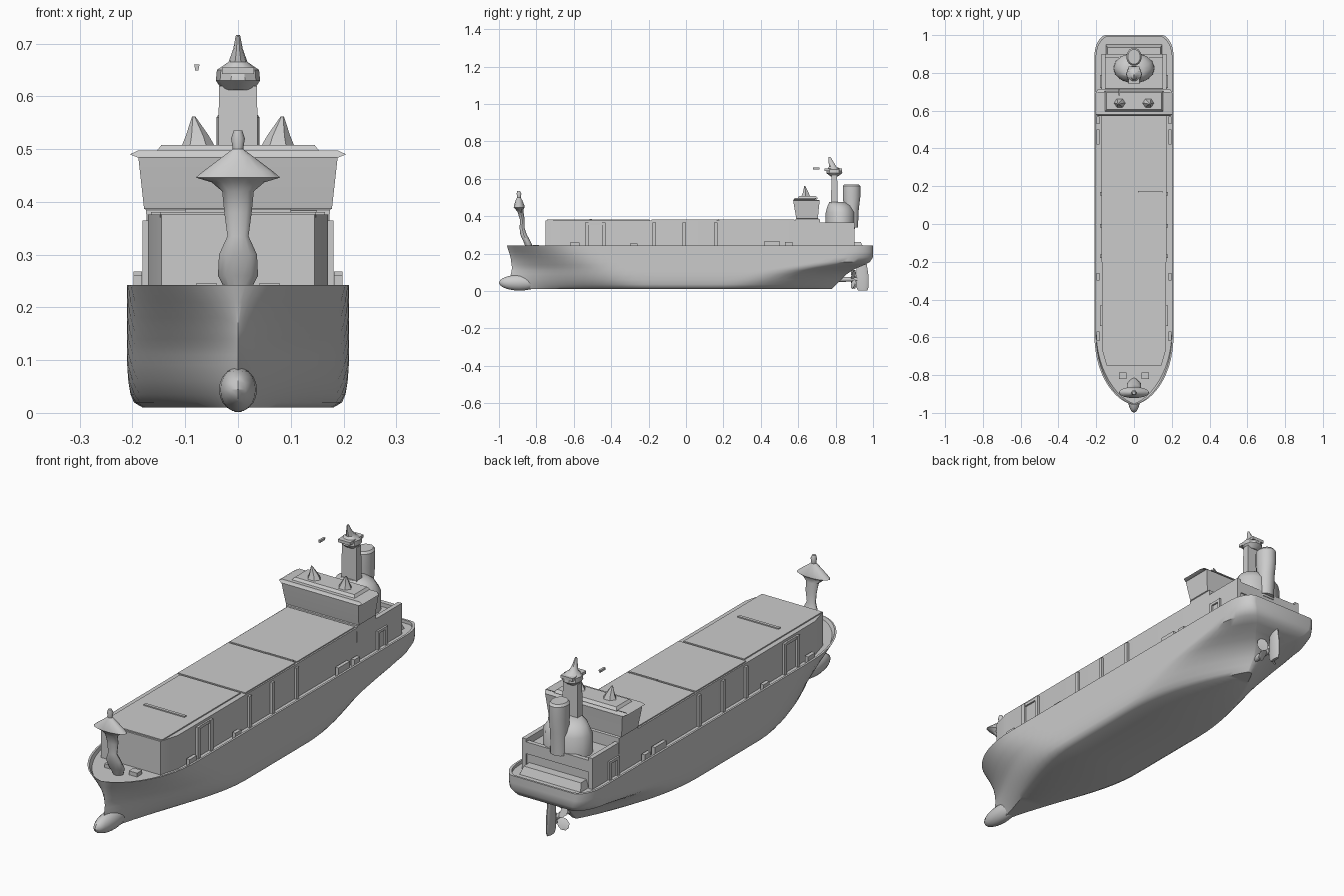
import bpy, bmesh, math

if "Cube" in bpy.data.objects:
    bpy.data.objects.remove(bpy.data.objects["Cube"])


def finish(name, bm, angle=35):
    bmesh.ops.remove_doubles(bm, verts=bm.verts, dist=0.0004)
    bmesh.ops.recalc_face_normals(bm, faces=bm.faces)
    me = bpy.data.meshes.new(name)
    bm.to_mesh(me)
    bm.free()
    me.shade_smooth()
    me.set_sharp_from_angle(angle=math.radians(angle))
    ob = bpy.data.objects.new(name, me)
    bpy.context.collection.objects.link(ob)
    return ob


def loft(name, rings):
    """Skin a stack of equal-length point rings and cap both ends."""
    bm = bmesh.new()
    rows = [[bm.verts.new(p) for p in r] for r in rings]
    n = len(rows[0])
    for a, b in zip(rows, rows[1:]):
        for i in range(n):
            j = (i + 1) % n
            bm.faces.new((a[i], a[j], b[j], b[i]))
    bm.faces.new(rows[0])
    bm.faces.new(rows[-1])
    return finish(name, bm)


def rect(z, hx, y0, y1, cx=0):
    return [(cx - hx, y0, z), (cx + hx, y0, z), (cx + hx, y1, z), (cx - hx, y1, z)]


def oval(z, rx, ry, cy, cx=0, n=14):
    return [(cx + rx * math.cos(2 * math.pi * i / n),
             cy + ry * math.sin(2 * math.pi * i / n), z) for i in range(n)]


def box(name, x0, x1, y0, y1, z0, z1):
    c, h = (x0 + x1) / 2, (x1 - x0) / 2
    return loft(name, [rect(z0, h, y0, y1, c), rect(z1, h, y0, y1, c)])


def interp(v, pts):
    if v <= pts[0][0]:
        return pts[0][1]
    for (a, fa), (b, fb) in zip(pts, pts[1:]):
        if v <= b:
            return fa + (fb - fa) * (v - a) / (b - a)
    return pts[-1][1]


# Hull: waterlines with a flared bow, rounded bilge and rising stern
STEM = [(.01, -.92), (.05, -.945), (.12, -.93), (.18, -.938), (.24, -.957)]
STERN = [(.01, .78), (.05, .82), (.10, .87), (.125, .92), (.15, .98), (.18, 1.0)]
ENTRY = [(.01, .72), (.12, .55), (.24, .38)]
POWER = [(.01, 1.35), (.12, 1.05), (.24, .6)]
RUN = [(.01, .62), (.10, .42), (.15, .2), (.19, .12)]
END = [(.01, .05), (.08, .10), (.12, .35), (.15, .6), (.19, .72)]
BILGE = [(.01, .86), (.02, .94), (.04, .98), (.08, 1.0)]


def half_width(y, z, stem, stern):
    t = min(1, max(0, (y - stem) / interp(z, ENTRY)))
    s = min(1, max(0, (stern - y) / interp(z, RUN)))
    e = interp(z, END)
    fore = math.sin(math.pi / 2 * t ** interp(z, POWER))
    aft = e + (1 - e) * math.sin(math.pi / 2 * s ** (.6 if z > .14 else .9))
    return .21 * fore * aft * interp(z, BILGE)


N = 48
levels = [(z, 0) for z in (.01, .02, .035, .06, .09, .11, .125, .14, .155, .18, .21, .242)]
levels += [(.242, .009), (.228, .009)]
bm = bmesh.new()
sides = []
for z, inset in levels:
    st, en = interp(z, STEM), interp(z, STERN)
    row = []
    for i in range(N + 1):
        u = (1 - math.cos(math.pi * i / N)) / 2
        y = st + (en - st) * u
        w = max(0, half_width(y, z, st, en) - inset)
        y -= inset * max(0, u * 2 - 1)
        row.append((bm.verts.new((w, y, z)), bm.verts.new((-w, y, z))))
    sides.append(row)
for a, b in zip(sides, sides[1:]):
    for k in (0, 1):
        for i in range(N):
            bm.faces.new((a[i][k], a[i + 1][k], b[i + 1][k], b[i][k]))
    bm.faces.new((a[N][0], a[N][1], b[N][1], b[N][0]))
for row in (sides[0], sides[-1]):
    for i in range(N):
        bm.faces.new((row[i][0], row[i + 1][0], row[i + 1][1], row[i][1]))
finish("hull", bm, 40)

# Bulbous bow
bm = bmesh.new()
bmesh.ops.create_uvsphere(bm, u_segments=16, v_segments=10, radius=1)
for v in bm.verts:
    v.co = (v.co.x * .036, v.co.y * .11 - .89, v.co.z * .042 + .044)
finish("bulbous_bow", bm)

# Cargo hold block with lid panels, seams and side ribs
plan = [(-.145, -.75), (.145, -.75), (.17, -.66), (.172, .59), (-.172, .59), (-.17, -.66)]
loft("cargo_block", [[(x, y, .225) for x, y in plan], [(x, y, .376) for x, y in plan]])
for i, (y0, y1) in enumerate([(-.742, -.195), (-.185, .167), (.177, .58)]):
    hx = .148 if i == 0 else .165
    box(f"hatch_lid_{i}", -hx, hx, y0, y1, .37, .381)
box("lid_ridge_front", -.1, .1, -.517, -.503, .378, .386)
box("lid_ridge_mid", .02, .15, .168, .176, .37, .384)
for s in (-1, 1):
    for i, y in enumerate((-.53, -.44, -.17, -.01, .16)):
        x0, x1 = sorted((s * .165, s * .181))
        box(f"side_rib_{i}", x0, x1, y - .009, y + .009, .228, .365)
    x0, x1 = sorted((s * .165, s * .178))
    box("rib_header", x0, x1, -.53, -.44, .352, .365)
    # Deck-edge fittings
    x0, x1 = sorted((s * .182, s * .198))
    for i, (y0, y1, z1) in enumerate([(.42, .5, .268), (-.62, -.57, .26),
                                      (.53, .57, .262), (-.3, -.26, .255)]):
        box(f"deck_fitting_{i}", x0, x1, y0, y1, .226, z1)

# Bridge with overhanging wings and roof
loft("bridge", [rect(.226, .172, .58, .72), rect(.385, .174, .585, .715),
                rect(.387, .178, .59, .705), rect(.44, .184, .58, .71), rect(.485, .189, .573, .715)])
loft("bridge_wings", [rect(.484, .19, .572, .715), rect(.49, .205, .578, .69),
                      rect(.497, .19, .58, .7)])
loft("bridge_roof", [rect(.495, .155, .595, .705), rect(.508, .145, .605, .695)])
for s in (-1, 1):
    loft("roof_dome", [oval(.5, .034, .03, .64, s * .075, 6), oval(.525, .022, .018, .64, s * .077, 6),
                       oval(.562, .003, .003, .635, s * .084, 6)])

# Aft deckhouse: block, parapets and terrace
box("deckhouse", -.165, .165, .71, .895, .226, .335)
loft("aft_terrace", [rect(.226, .15, .89, .95), rect(.262, .14, .89, .935)])
for s in (-1, 1):
    x0, x1 = sorted((s * .152, s * .172))
    box("deckhouse_side", x0, x1, .71, .9, .226, .365)
    x0, x1 = sorted((s * .168, s * .18))
    box("door_frame", x0, x1, .72, .735, .226, .31)
    box("door_frame", x0, x1, .775, .79, .226, .31)
    box("door_head", x0, x1, .72, .79, .298, .31)
box("deckhouse_rear_wall", -.165, .165, .88, .9, .3, .352)

# Funnel, its pedestal and the main mast
loft("funnel_pedestal", [oval(.33, .11, .08, .825), oval(.42, .108, .08, .825),
                         oval(.455, .085, .065, .82), oval(.475, .05, .045, .81)])
loft("funnel", [oval(.34, .038, .035, .885), oval(.44, .038, .04, .885), oval(.5, .041, .048, .885),
                oval(.56, .041, .048, .885), oval(.57, .033, .04, .885)])
loft("main_mast", [rect(.45, .038, .775, .812), rect(.62, .036, .778, .808)])
loft("mast_head", [oval(.612, .03, .02, .793, n=10), oval(.63, .042, .045, .793, n=10),
                   oval(.65, .04, .042, .793, n=10), oval(.665, .018, .02, .785, n=10),
                   oval(.69, .009, .014, .775, n=10), oval(.716, .004, .005, .768, n=10)])
box("mast_yard", -.03, .03, .74, .835, .642, .655)
loft("aerial", [rect(.649, .003, .68, .715, -.078), rect(.66, .005, .68, .715, -.078)])

# Foremast on the forecastle
loft("foremast", [oval(z, rx, ry, y) for z, rx, ry, y in [
    (.226, .02, .02, -.835), (.26, .038, .02, -.848), (.3, .036, .018, -.868),
    (.335, .02, .014, -.876), (.38, .026, .013, -.875), (.42, .03, .016, -.884),
    (.437, .05, .022, -.89), (.446, .08, .03, -.892), (.458, .066, .028, -.892),
    (.485, .03, .018, -.893), (.5, .01, .01, -.893), (.52, .013, .013, -.893),
    (.535, .008, .008, -.895)]])
for s in (-1, 1):
    box("windlass", s * .06 - .02, s * .06 + .02, -.82, -.785, .226, .245)

# Propeller and rudder under the stern
bm = bmesh.new()
bmesh.ops.create_cone(bm, cap_ends=True, segments=12, radius1=.016, radius2=.01, depth=.13)
for v in bm.verts:
    v.co = (v.co.x, v.co.z + .85, v.co.y + .062)
finish("propeller_shaft", bm)
for k in range(4):
    a = math.pi / 4 + k * math.pi / 2
    rings = []
    for r, c, p in [(.008, .010, .9), (.03, .022, .7), (.05, .022, .5), (.064, .009, .35)]:
        ring = []
        for q, t in [(-1, 0), (0, .003), (1, 0), (0, -.003)]:
            w, d = q * c * math.cos(p) - t * math.sin(p), q * c * math.sin(p) + t * math.cos(p)
            ring.append((r * math.cos(a) - w * math.sin(a), .895 + d,
                         .062 + r * math.sin(a) + w * math.cos(a)))
        rings.append(ring)
    loft(f"propeller_blade_{k}", rings)
loft("rudder", [oval(.002, .007, .025, .945), oval(.02, .009, .034, .943),
                oval(.08, .01, .034, .943), oval(.15, .009, .026, .94)])
